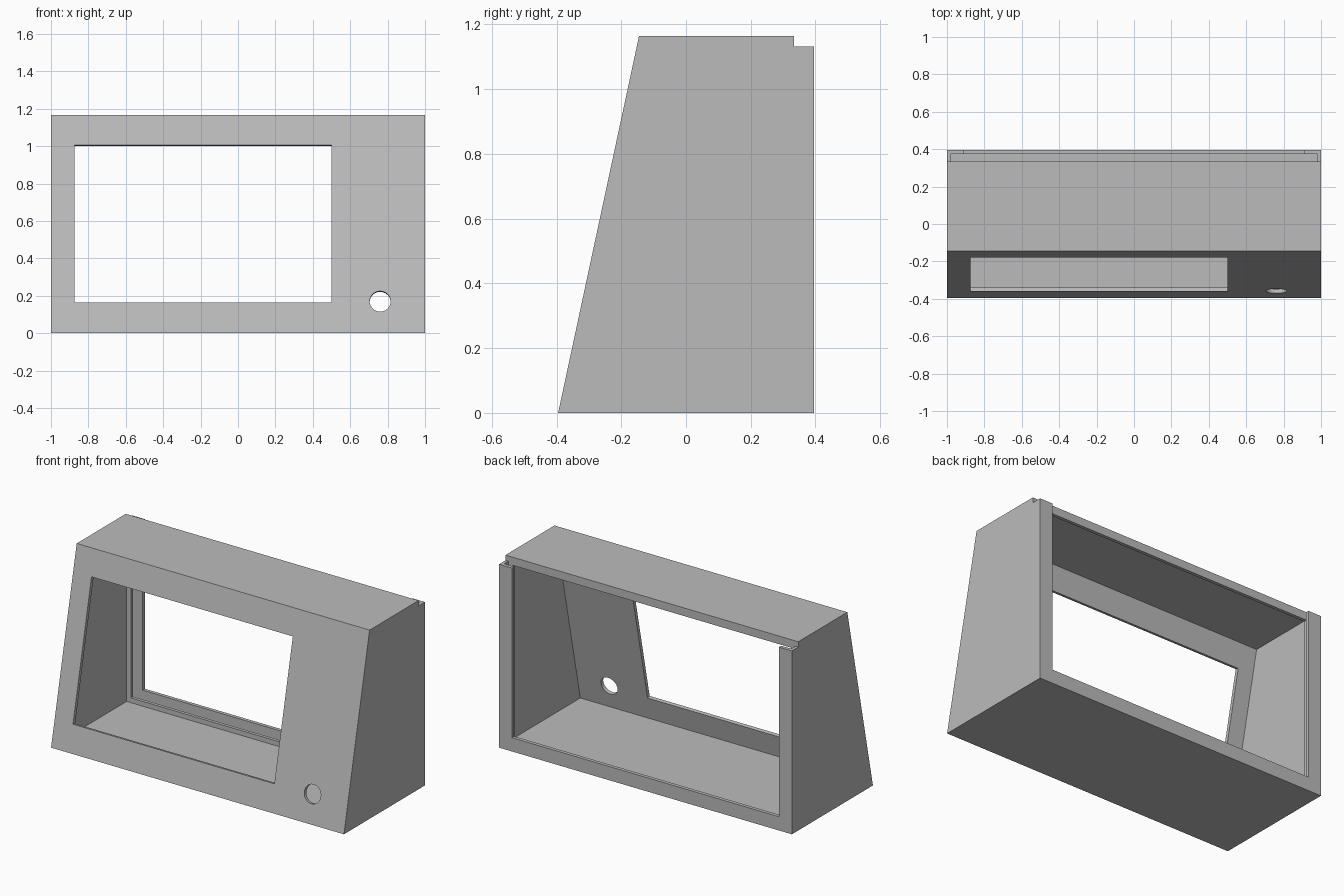
import bpy, bmesh, math
from mathutils import Matrix

cube = bpy.data.objects.get("Cube")
if cube:
    bpy.data.objects.remove(cube, do_unlink=True)

HEIGHT, BACK, FOOT, BROW = 1.165, 0.395, -0.395, -0.145
WALL = 0.02
SLOPE = (BROW - FOOT) / HEIGHT
TILT = -math.atan(SLOPE)

grey = bpy.data.materials.new("mid_grey")
grey.use_nodes = True
colour = (0.5, 0.5, 0.5, 1)
grey.diffuse_color = colour
grey.node_tree.nodes["Principled BSDF"].inputs["Base Color"].default_value = colour


def front_y(z):
    return FOOT + SLOPE * z


def finish(name, bm):
    bmesh.ops.recalc_face_normals(bm, faces=bm.faces)
    mesh = bpy.data.meshes.new(name)
    bm.to_mesh(mesh)
    bm.free()
    mesh.materials.append(grey)
    obj = bpy.data.objects.new(name, mesh)
    bpy.context.collection.objects.link(obj)
    return obj


def prism(name, half_width, profile):
    """Extrude a (y, z) side profile across the width."""
    bm = bmesh.new()
    face = bm.faces.new([bm.verts.new((-half_width, y, z)) for y, z in profile])
    new = bmesh.ops.extrude_face_region(bm, geom=[face])["geom"]
    verts = [v for v in new if isinstance(v, bmesh.types.BMVert)]
    bmesh.ops.translate(bm, verts=verts, vec=(2 * half_width, 0, 0))
    return finish(name, bm)


def block(name, half_width, y0, y1, z0, z1):
    return prism(name, half_width, [(y0, z0), (y1, z0), (y1, z1), (y0, z1)])


def on_front(x, z):
    """Frame lying in the sloped front face."""
    return Matrix.Translation((x, front_y(z), z)) @ Matrix.Rotation(TILT, 4, 'X')


def cut(target, cutter):
    mod = target.modifiers.new("cut", 'BOOLEAN')
    mod.operation, mod.solver, mod.object = 'DIFFERENCE', 'EXACT', cutter
    bpy.context.view_layer.objects.active = target
    bpy.ops.object.modifier_apply(modifier=mod.name)
    bpy.data.objects.remove(cutter, do_unlink=True)


# Sloped outer housing
housing = prism("housing", 1, [(FOOT, 0), (BACK, 0), (BACK, HEIGHT), (BROW, HEIGHT)])

# Main cavity, stopping short of the rear rail
low, high, inset = WALL, HEIGHT - WALL, 0.022
cut(housing, prism("cavity", 1 - WALL, [
    (front_y(low) + inset, low), (0.313, low), (0.313, high), (front_y(high) + inset, high)]))

# Rear rail opening, panel slot, rear lip opening and the step behind the roof
cut(housing, block("rail_opening", 0.95, 0.29, 0.35, 0.05, HEIGHT - 0.05))
cut(housing, block("panel_slot", 1 - WALL, 0.333, 0.373, WALL, 2))
cut(housing, block("lip_opening", 0.912, 0.36, 0.5, 0.085, 2))
cut(housing, block("roof_step", 1.5, 0.333, 0.5, 1.132, 2))

# Display window, cut square to the front face
window = block("window", 0.6875, -0.06, 0.06, -0.43, 0.43)
window.data.transform(on_front(-0.1875, 0.585))
cut(housing, window)

# Round control hole
bm = bmesh.new()
bmesh.ops.create_cone(bm, cap_ends=True, segments=48, radius1=0.056, radius2=0.056, depth=0.12,
                      matrix=on_front(0.76, 0.17) @ Matrix.Rotation(math.pi / 2, 4, 'X'))
cut(housing, finish("control_hole", bm))

# Crisp flat panels with a smooth hole wall
bpy.ops.object.select_all(action='DESELECT')
housing.select_set(True)
bpy.context.view_layer.objects.active = housing
bpy.ops.object.shade_smooth_by_angle(angle=math.radians(30))
